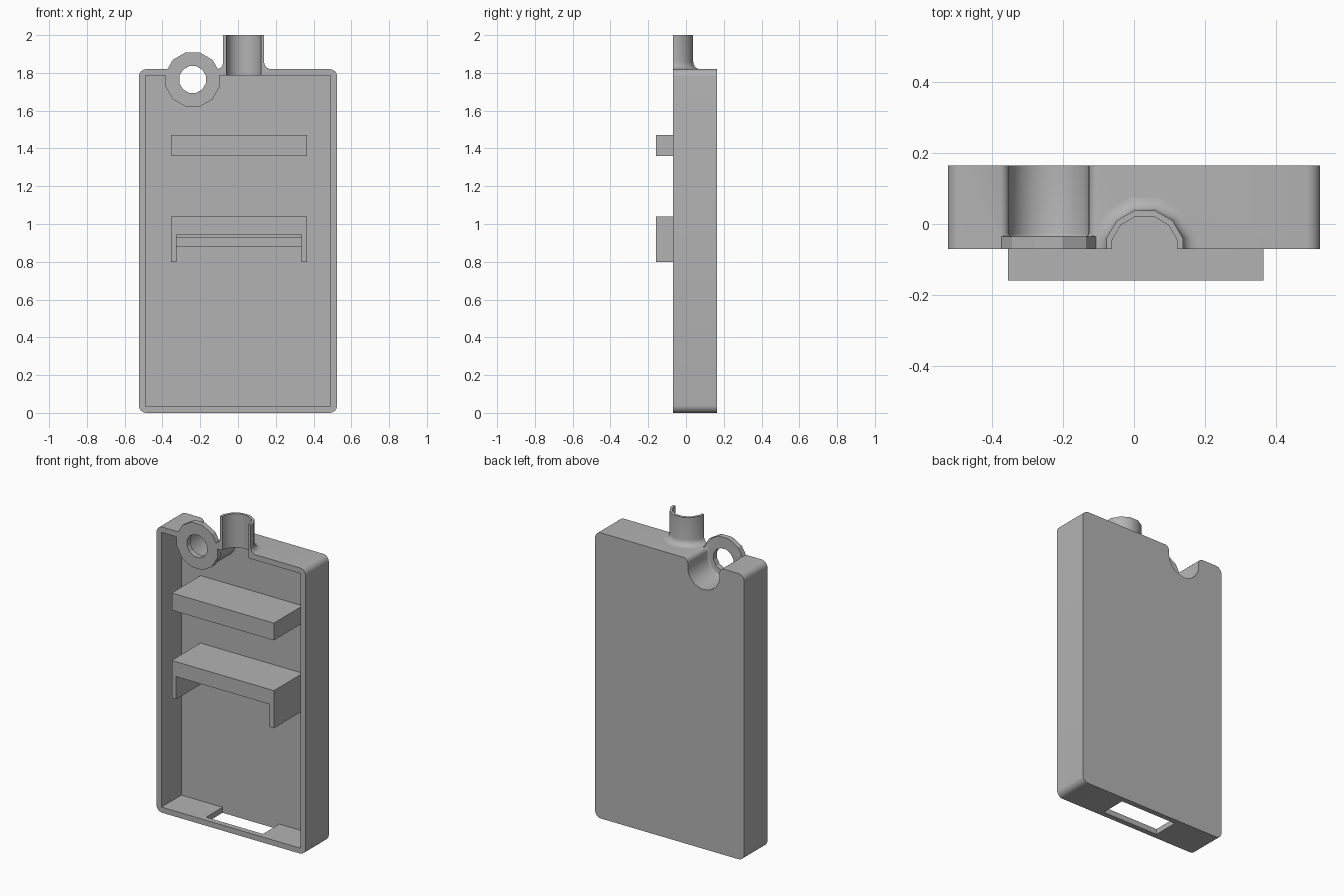
import bpy, bmesh
from math import sin, cos, pi, radians

if "Cube" in bpy.data.objects:
    bpy.data.objects.remove(bpy.data.objects["Cube"], do_unlink=True)

grey = bpy.data.materials.new("plain grey")
grey.use_nodes = True
grey.diffuse_color = (0.45, 0.45, 0.45, 1)
grey.node_tree.nodes["Principled BSDF"].inputs["Base Color"].default_value = grey.diffuse_color

FRONT, BACK, WALL, HEIGHT, HALF = -0.07, 0.165, 0.035, 1.82, 0.525
RING_X, RING_Z = -0.24, 1.765
NECK_X = 0.03


def arc(cx, cz, r, a0, a1, n):
    """Points on an arc, angles in degrees."""
    angles = [radians(a0 + (a1 - a0) * i / n) for i in range(n + 1)]
    return [(cx + r * cos(a), cz + r * sin(a)) for a in angles]


def rect(x0, x1, z0, z1):
    return [(x0, z0), (x1, z0), (x1, z1), (x0, z1)]


def finish(name, bm):
    bmesh.ops.recalc_face_normals(bm, faces=bm.faces)
    mesh = bpy.data.meshes.new(name)
    bm.to_mesh(mesh)
    bm.free()
    mesh.materials.append(grey)
    obj = bpy.data.objects.new(name, mesh)
    bpy.context.collection.objects.link(obj)
    return obj


def prism(name, outline, y0, y1):
    """Extrude an x-z outline along y."""
    bm = bmesh.new()
    face = bm.faces.new([bm.verts.new((x, y0, z)) for x, z in outline])
    new = bmesh.ops.extrude_face_region(bm, geom=[face])["geom"]
    bmesh.ops.translate(bm, vec=(0, y1 - y0, 0),
                        verts=[v for v in new if isinstance(v, bmesh.types.BMVert)])
    return finish(name, bm)


def combine(obj, other, operation):
    """Apply a boolean and discard the helper."""
    other.hide_render = True
    mod = obj.modifiers.new("boolean", "BOOLEAN")
    mod.object, mod.operation, mod.solver = other, operation, "EXACT"
    graph = bpy.context.evaluated_depsgraph_get()
    mesh = bpy.data.meshes.new_from_object(obj.evaluated_get(graph))
    obj.modifiers.clear()
    obj.data = mesh
    bpy.data.objects.remove(other, do_unlink=True)


def smooth(obj, angle):
    bpy.ops.object.select_all(action="DESELECT")
    obj.select_set(True)
    bpy.context.view_layer.objects.active = obj
    bpy.ops.object.shade_smooth_by_angle(angle=radians(angle))


# Tray with rounded corners, open at the front
R = 0.04
corners = [(HALF - R, HEIGHT - R, 0), (R - HALF, HEIGHT - R, 90),
           (R - HALF, R, 180), (HALF - R, R, 270)]
outline = [p for x, z, a in corners for p in arc(x, z, R, a, a + 90, 6)]
shell = prism("shell", outline, FRONT, BACK)
inner = HALF - WALL
combine(shell, prism("cavity", rect(-inner, inner, WALL, HEIGHT - WALL), -0.2, BACK - WALL),
        "DIFFERENCE")

# Channel behind the ring: lining, then a flared notch open to top and back
lining = arc(RING_X, RING_Z, 0.14, 180, 360, 16)
lining += [(RING_X + 0.14, 1.8), (RING_X - 0.14, 1.8)]
combine(shell, prism("lining", lining, -0.055, 0.15), "UNION")
r, f = 0.112, 0.03
notch = arc(RING_X, RING_Z, r, 180, 360, 20)
notch += arc(RING_X + r + f, HEIGHT - f, f, 180, 90, 5)
notch += [(RING_X + r + f, 1.9), (RING_X - r - f, 1.9)]
notch += arc(RING_X - r - f, HEIGHT - f, f, 90, 0, 5)
cutter = prism("notch", notch, FRONT + WALL, 0.3)
bevel = cutter.modifiers.new("round floor", "BEVEL")
bevel.width, bevel.segments, bevel.limit_method = 0.015, 3, "ANGLE"
bevel.angle_limit = radians(60)
combine(shell, cutter, "DIFFERENCE")

# Hanging ring
ring = prism("ring", arc(RING_X, RING_Z, 0.148, 15, 345, 11), FRONT, FRONT + WALL)
combine(shell, ring, "UNION")
combine(shell, prism("ring_hole", arc(RING_X, RING_Z, 0.073, 15, 345, 11), -0.2, 0),
        "DIFFERENCE")

# Bottom slot
combine(shell, prism("slot", rect(-0.2, 0.2, -0.1, 0.1), FRONT + WALL, BACK - WALL),
        "DIFFERENCE")

# Half-round neck: revolve a wall section through half a turn
STEPS = [0, 15, 45, 75, 105, 135, 165, 180]


def around(radius, angle):
    flat = cos(pi / 12) if angle in (0, 180) else 1
    a = radians(angle)
    return NECK_X + radius * flat * cos(a), FRONT + radius * flat * sin(a)


bm = bmesh.new()
bore = [bm.verts.new((*around(0.096, a), 1.7)) for a in STEPS]
face = bm.faces.new(bore)
new = bmesh.ops.extrude_face_region(bm, geom=[face])["geom"]
bmesh.ops.translate(bm, vec=(0, 0, 0.4), verts=[v for v in new if isinstance(v, bmesh.types.BMVert)])
# widen the bore forward so it opens cleanly through the front rim
for v in bm.verts:
    if v.co.y < FRONT + 0.001:
        v.co.y -= 0.02
combine(shell, finish("neck_bore", bm), "DIFFERENCE")

flare = arc(0.15, HEIGHT + 0.038, 0.038, 180, 270, 5)
section = [(0.095, HEIGHT - WALL), (0.095, 2.0), (0.112, 2.0)] + flare + [(0.15, HEIGHT - WALL)]
bm = bmesh.new()
loops = [[bm.verts.new((*around(rad, a), z)) for rad, z in section] for a in STEPS]
n = len(section)
for a, b in zip(loops, loops[1:]):
    for i in range(n):
        j = (i + 1) % n
        bm.faces.new((a[i], a[j], b[j], b[i]))
bm.faces.new(loops[0])
bm.faces.new(loops[-1])
neck = finish("neck", bm)

# Shelves standing out from the back wall
L, T = -0.355, 0.365
prism("upper_shelf", rect(L, T, 1.36, 1.47), -0.16, 0.14)
leg = 0.03
bracket = [(L, 0.8), (L + leg, 0.8), (L + leg, 0.945), (T - leg, 0.945),
           (T - leg, 0.8), (T, 0.8), (T, 1.04), (L, 1.04)]
prism("lower_shelf", bracket, -0.16, 0.14)
prism("shelf_ridge", rect(L + leg, T - leg, 0.88, 0.93), 0.1, 0.14)

smooth(shell, 25)
smooth(neck, 35)
